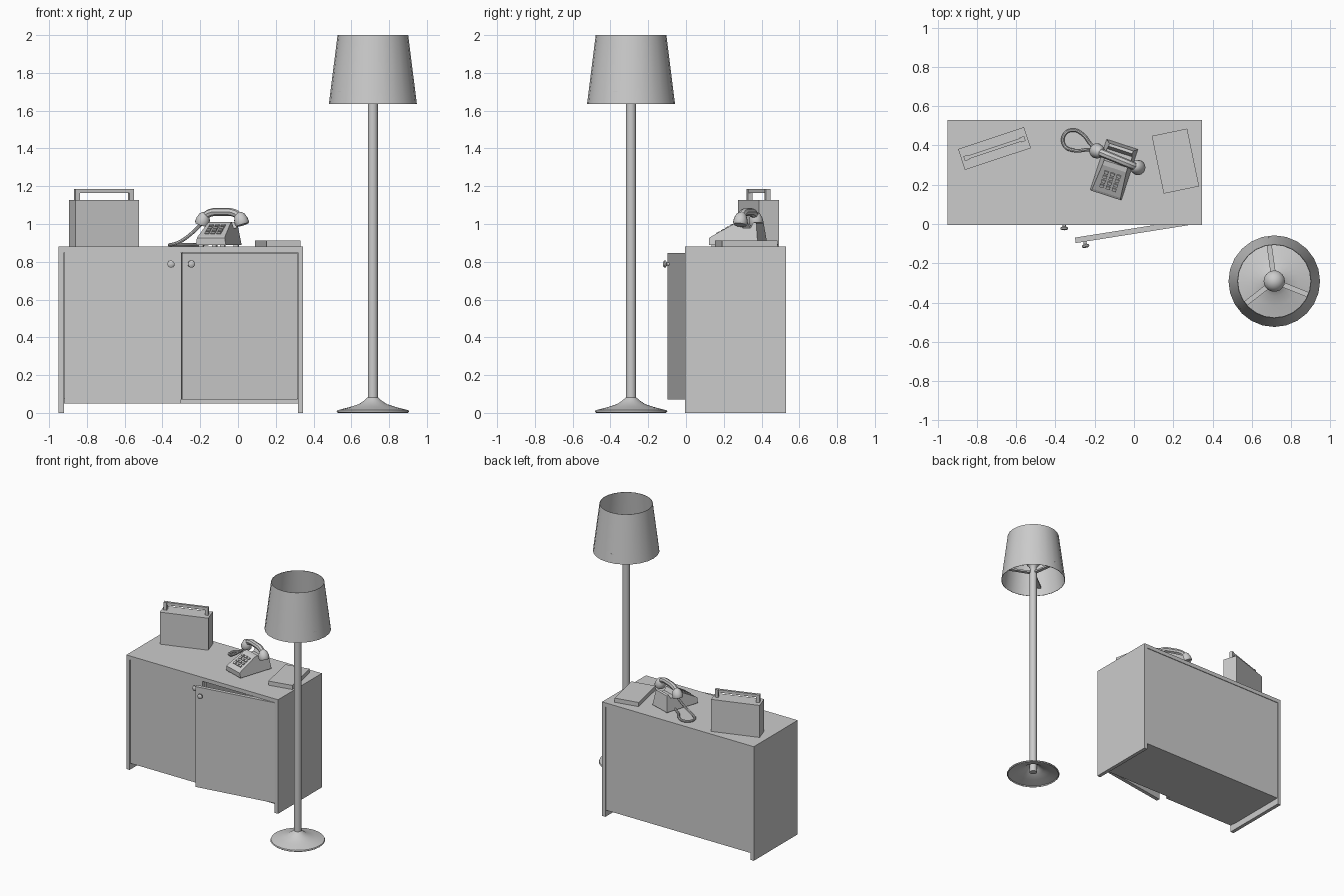
import bpy, bmesh, math
from math import sin, cos, radians, pi
from mathutils import Vector, Matrix

cube = bpy.data.objects.get("Cube")
if cube:
    bpy.data.objects.remove(cube, do_unlink=True)

grey = bpy.data.materials.new("plain grey")
grey.use_nodes = True
grey.diffuse_color = (0.6, 0.6, 0.6, 1)
grey.node_tree.nodes["Principled BSDF"].inputs["Base Color"].default_value = (0.6, 0.6, 0.6, 1)


def finish(name, bm, matrix=None, smooth=False):
    """Turn a bmesh into a named object."""
    mesh = bpy.data.meshes.new(name)
    bmesh.ops.recalc_face_normals(bm, faces=bm.faces)
    bm.to_mesh(mesh)
    bm.free()
    return place(name, mesh, matrix, smooth)


def place(name, mesh, matrix, smooth):
    obj = bpy.data.objects.new(name, mesh)
    bpy.context.collection.objects.link(obj)
    mesh.materials.append(grey)
    if matrix:
        obj.matrix_world = matrix
    if smooth:
        bpy.ops.object.select_all(action='DESELECT')
        obj.select_set(True)
        bpy.context.view_layer.objects.active = obj
        bpy.ops.object.shade_smooth_by_angle(angle=radians(35))
    return obj


def box(name, lo, hi, matrix=None):
    bm = bmesh.new()
    lo, hi = Vector(lo), Vector(hi)
    bmesh.ops.create_cube(bm, size=1, matrix=Matrix.Translation((lo + hi) / 2)
                          @ Matrix.Diagonal((hi - lo).to_4d()))
    return finish(name, bm, matrix)


def lathe(name, profile, matrix, sides=24):
    """Spin (radius, height) points about z."""
    bm = bmesh.new()
    verts = [bm.verts.new((r, 0, z)) for r, z in profile]
    edges = [bm.edges.new(pair) for pair in zip(verts, verts[1:])]
    bmesh.ops.spin(bm, geom=verts + edges, cent=(0, 0, 0), axis=(0, 0, 1),
                   angle=2 * pi, steps=sides, use_merge=True)
    bmesh.ops.remove_doubles(bm, verts=bm.verts, dist=0.0001)
    return finish(name, bm, matrix, True)


def tube(name, points, radius, matrix, cyclic=False):
    curve = bpy.data.curves.new(name, 'CURVE')
    curve.dimensions = '3D'
    curve.bevel_depth = radius
    curve.bevel_resolution = 2
    curve.resolution_u = 5
    curve.use_fill_caps = True
    spline = curve.splines.new('BEZIER')
    spline.bezier_points.add(len(points) - 1)
    for p, co in zip(spline.bezier_points, points):
        p.co = co
        p.handle_left_type = p.handle_right_type = 'AUTO'
    temp = bpy.data.objects.new(name + " path", curve)
    mesh = bpy.data.meshes.new_from_object(temp)
    bpy.data.objects.remove(temp)
    return place(name, mesh, matrix, True)


def at(x, y, z, degrees=0):
    return Matrix.Translation((x, y, z)) @ Matrix.Rotation(radians(degrees), 4, 'Z')


# Cabinet carcass
L, R, F, B = -0.95, 0.345, -0.005, 0.53
MID, T = -0.303, 0.028
box("cabinet_top", (L, F, 0.85), (R, B, 0.88))
box("right_side_panel", (L, F, 0), (L + T, B, 0.85))
box("left_side_panel", (R - T, F, 0), (R, B, 0.85))
box("cabinet_back", (L + T, B - 0.02, 0.05), (R - T, B - 0.005, 0.85))
box("cabinet_divider", (MID - 0.012, 0.03, 0.05), (MID + 0.012, B - 0.02, 0.85))
for name, a, b in (("right", L + T, MID - 0.012), ("left", MID + 0.012, R - T)):
    box(name + "_cabinet_floor", (a, 0.028, 0.05), (b, B - 0.02, 0.075))

# Doors with knobs: one shut, one ajar on its hinge
knob = [(0, 0), (0.008, 0), (0.008, 0.012), (0.019, 0.018), (0.019, 0.026), (0.012, 0.031), (0, 0.032)]
outward = Matrix.Rotation(pi / 2, 4, 'X')
box("right_door", (L + T + 0.004, 0, 0.05), (MID, 0.028, 0.848))
lathe("right_door_knob", knob, at(-0.355, 0, 0.788) @ outward, 14)
hinge = at(0.316, 0, 0, 9)
box("left_door", (-0.62, 0, 0.072), (0, 0.028, 0.846), hinge)
lathe("left_door_knob", knob, hinge @ at(-0.573, 0, 0.788) @ outward, 14)

# Floor lamp
lamp = at(0.714, -0.291, 0)
lathe("lamp_base", [(0.185, 0), (0.192, 0.006), (0.188, 0.014), (0.125, 0.03),
                    (0.075, 0.046), (0.045, 0.066), (0.028, 0.082)], lamp, 24)
lathe("lamp_pole", [(0, 0.02), (0.027, 0.02), (0.027, 1.71), (0, 1.71)], lamp, 16)
lathe("lamp_shade", [(0.233, 1.635), (0.187, 2), (0.184, 2), (0.23, 1.635), (0.233, 1.635)], lamp, 24)
lathe("lamp_bulb", [(0, 1.7), (0.022, 1.71), (0.026, 1.74)]
      + [(0.055 * cos(radians(a)), 1.795 + 0.055 * sin(radians(a))) for a in range(-50, 71, 20)]
      + [(0, 1.85)], lamp, 18)
for i in range(3):
    box(f"shade_spoke_{i + 1}", (0, -0.013, 1.69), (0.223, 0.013, 1.702),
        lamp @ Matrix.Rotation(radians(98 + 120 * i), 4, 'Z'))

# Upright case with a carrying handle
case = at(-0.71, 0.384, 0.88, 18.4)
box("case_body", (-0.177, -0.056, 0), (0.177, 0.056, 0.247), case)
for side, name in ((-1, "right"), (1, "left")):
    box(name + "_handle_post", (side * 0.151 - 0.012, -0.013, 0.247),
        (side * 0.151 + 0.012, 0.013, 0.306), case)
box("handle_bar", (-0.139, -0.009, 0.284), (0.139, 0.009, 0.306), case)

# Flat book
box("book", (-0.092, -0.15, 0), (0.092, 0.15, 0.032), at(0.211, 0.32, 0.88, 11.7))

# Telephone body: side profile swept across, narrower at the top
phone = at(-0.1, 0.282, 0.88, -18)
profile = [(-0.14, 0.008), (-0.143, 0.045), (-0.132, 0.054), (0, 0.125),
           (0.025, 0.13), (0.04, 0.1), (0.085, 0.1), (0.1, 0.13), (0.115, 0.125), (0.13, 0.008)]
bm = bmesh.new()
rings = [[bm.verts.new((s * (0.085 - 0.17 * z), y, z)) for y, z in profile] for s in (-1, 1)]
for ring in rings:
    bm.faces.new(ring)
for i in range(len(profile)):
    j = (i + 1) % len(profile)
    bm.faces.new((rings[0][i], rings[0][j], rings[1][j], rings[1][i]))
finish("telephone_body", bm, phone)
for i, (x, y) in enumerate(((-0.06, -0.12), (0.06, -0.12), (-0.06, 0.11), (0.06, 0.11))):
    box(f"telephone_foot_{i + 1}", (x - 0.012, y - 0.012, 0), (x + 0.012, y + 0.012, 0.01), phone)

# Keypad on the sloping face
slope = phone @ Matrix.Translation((0, -0.066, 0.0895)) @ Matrix.Rotation(math.atan2(0.071, 0.132), 4, 'X')
for row in range(4):
    for col in range(3):
        x, y = (col - 1) * 0.033, (row - 1.5) * 0.027
        box(f"key_{row * 3 + col + 1}", (x - 0.011, y - 0.008, -0.002), (x + 0.011, y + 0.008, 0.008), slope)

# Handset resting across the cradle
handset = phone @ at(0, 0.05, 0, -4)
tube("handset_grip", [(-0.105, 0, 0.155), (-0.07, 0, 0.178), (0, 0, 0.184),
                      (0.07, 0, 0.178), (0.105, 0, 0.155)], 0.021, handset)
cup = [(0, -0.045), (0.034, -0.045), (0.039, -0.035), (0.036, -0.012), (0.027, 0.012), (0.012, 0.024), (0, 0.026)]
for side, name in ((-1, "right"), (1, "left")):
    lathe(name + "_handset_cup", cup, handset @ Matrix.Translation((side * 0.103, 0, 0.158))
          @ Matrix.Rotation(side * radians(-18), 4, 'Y'), 16)

# Cord looping from the handset round to the back of the telephone
tube("telephone_cord", [(-0.195, 0.38, 1.0), (-0.24, 0.378, 0.955), (-0.31, 0.375, 0.905),
                        (-0.355, 0.4, 0.89), (-0.355, 0.455, 0.89), (-0.31, 0.478, 0.89),
                        (-0.26, 0.455, 0.89), (-0.215, 0.4, 0.89), (-0.16, 0.36, 0.895)], 0.009, None)
